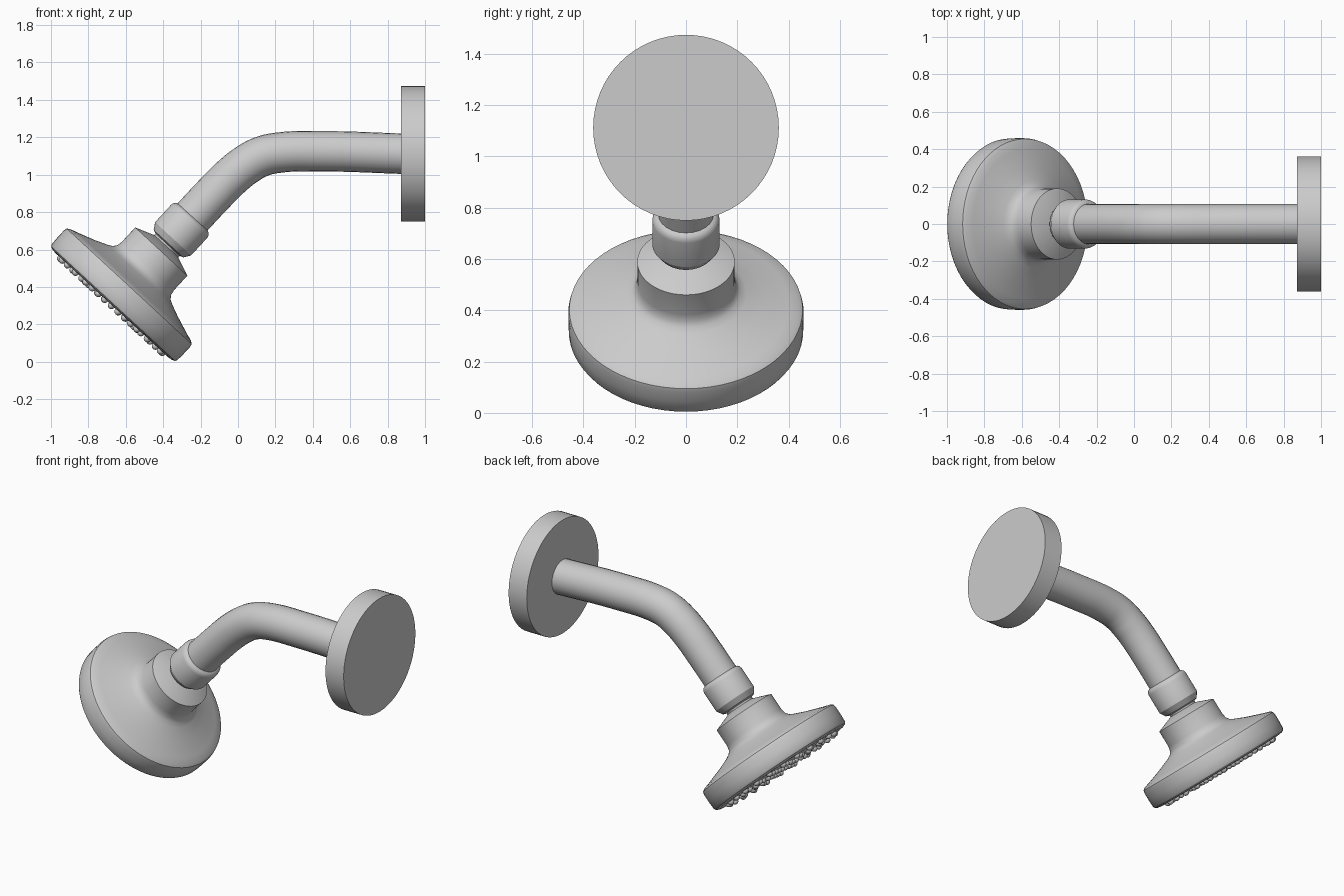
import bpy, bmesh, math
from mathutils import Matrix, Vector

if "Cube" in bpy.data.objects:
    bpy.data.objects.remove(bpy.data.objects["Cube"])

TILT = math.radians(42.8 + 0.0)
TILT = math.atan2(0.678, 0.734)
HEAD = Matrix.Translation((-0.668, 0, 0.31)) @ Matrix.Rotation(TILT, 4, 'Y')


def add_object(name, bm, matrix, angle=30):
    bmesh.ops.recalc_face_normals(bm, faces=bm.faces)
    mesh = bpy.data.meshes.new(name)
    bm.to_mesh(mesh)
    bm.free()
    ob = bpy.data.objects.new(name, mesh)
    bpy.context.collection.objects.link(ob)
    ob.matrix_world = matrix
    bpy.ops.object.select_all(action='DESELECT')
    ob.select_set(True)
    bpy.context.view_layer.objects.active = ob
    bpy.ops.object.shade_smooth_by_angle(angle=math.radians(angle))
    return ob


def lathe(name, profile, matrix, segments=64, angle=30):
    """Revolve (radius, height) points around local z."""
    bm = bmesh.new()
    verts = [bm.verts.new((r, 0, h)) for r, h in profile]
    edges = [bm.edges.new(p) for p in zip(verts, verts[1:])]
    bmesh.ops.spin(bm, geom=verts + edges, cent=(0, 0, 0), axis=(0, 0, 1),
                   angle=math.tau, steps=segments)
    bmesh.ops.remove_doubles(bm, verts=bm.verts, dist=1e-5)
    return add_object(name, bm, matrix, angle)


# Wall flange
lathe("wall_flange", [(0, 0), (0.362, 0), (0.362, 0.128), (0, 0.128)],
      Matrix.Translation((0.872, 0, 1.112)) @ Matrix.Rotation(math.pi / 2, 4, 'Y'))

# Spray head with flared shell and collar
lathe("spray_head", [
    (0, -0.01), (0.41, -0.01), (0.435, -0.007), (0.45, 0.0), (0.457, 0.012),
    (0.459, 0.06), (0.459, 0.11), (0.455, 0.127), (0.44, 0.138), (0.40, 0.15),
    (0.30, 0.185), (0.235, 0.212), (0.21, 0.226), (0.196, 0.245), (0.19, 0.275),
    (0.19, 0.38), (0.08, 0.422), (0, 0.422)], HEAD)

# Swivel neck and nut
lathe("swivel_nut", [
    (0, 0.40), (0.085, 0.40), (0.088, 0.43), (0.108, 0.437), (0.131, 0.473),
    (0.131, 0.60), (0.127, 0.615), (0.117, 0.626), (0.10, 0.632), (0, 0.632)], HEAD)

# Spray nozzles: rings of small domes
bm = bmesh.new()
spots = [(0, 0)]
for ring in range(1, 5):
    for i in range(ring * 6):
        a = math.tau * i / (ring * 6)
        r = 0.01 + 0.09 * ring
        spots.append((r * math.cos(a), r * math.sin(a)))
for x, y in spots:
    bmesh.ops.create_uvsphere(bm, u_segments=12, v_segments=8, radius=0.02,
                              matrix=Matrix.Translation((x, y, -0.012)))
add_object("nozzles", bm, HEAD, 60)

# Bent shower arm
path = [(-0.27, 0.745), (-0.13, 0.895), (-0.035, 0.99), (0.04, 1.05),
        (0.12, 1.095), (0.21, 1.117), (0.45, 1.125), (0.89, 1.112)]
curve = bpy.data.curves.new("shower_arm", 'CURVE')
curve.dimensions = '3D'
curve.bevel_depth = 0.108
curve.bevel_resolution = 10
curve.resolution_u = 8
curve.use_fill_caps = True
spline = curve.splines.new('BEZIER')
spline.bezier_points.add(len(path) - 1)
for p, (x, z) in zip(spline.bezier_points, path):
    p.co = Vector((x, 0, z))
    p.handle_left_type = p.handle_right_type = 'AUTO'
arm = bpy.data.objects.new("shower_arm", curve)
bpy.context.collection.objects.link(arm)
